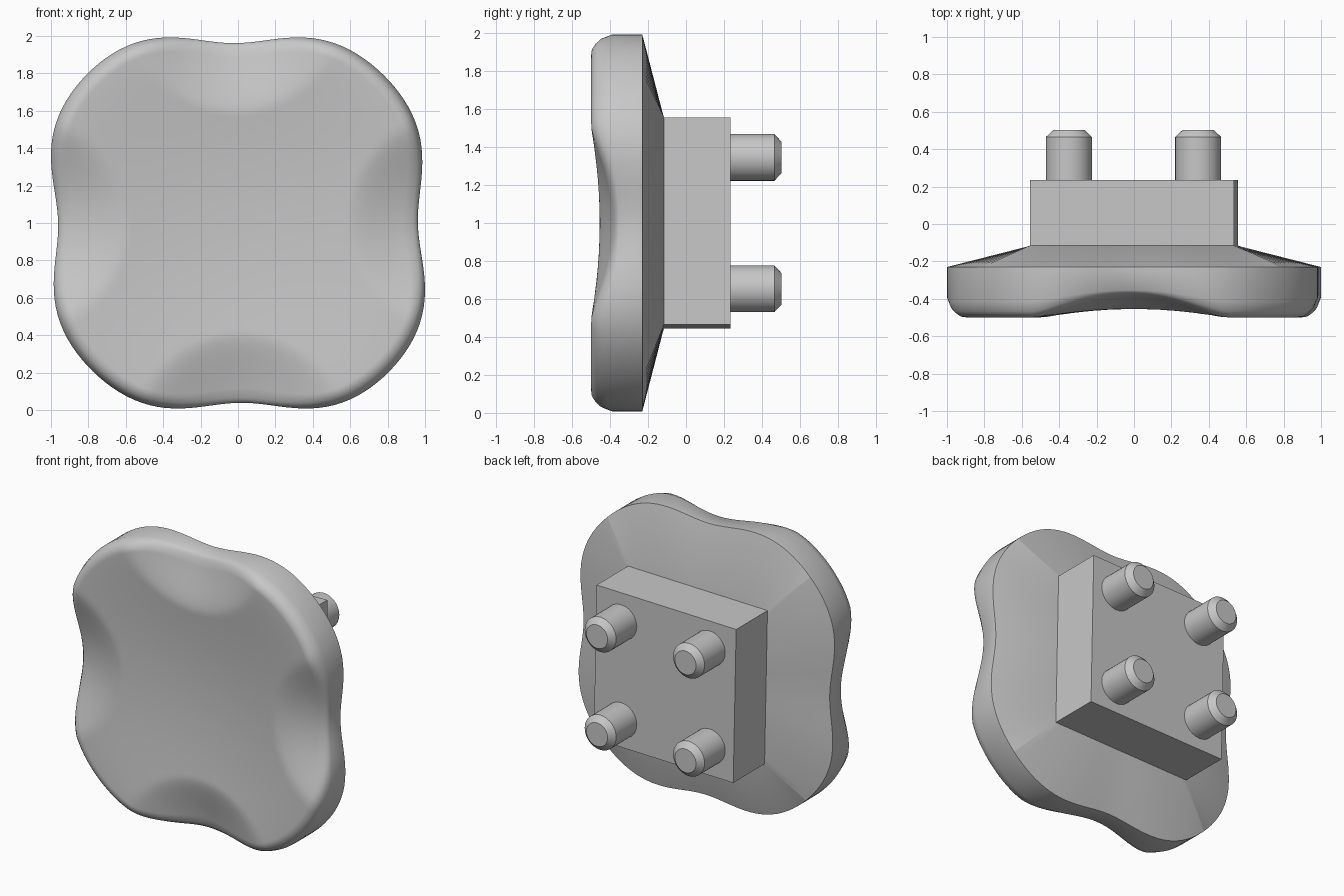
import bpy, bmesh
from math import sin, cos, pi, hypot, sqrt, radians
from mathutils import Matrix

if "Cube" in bpy.data.objects:
    bpy.data.objects.remove(bpy.data.objects["Cube"], do_unlink=True)

COLOUR = (0.57, 0.57, 0.57, 1)
grey = bpy.data.materials.new("plain grey")
grey.use_nodes = True
grey.diffuse_color = COLOUR
grey.node_tree.nodes["Principled BSDF"].inputs["Base Color"].default_value = COLOUR

LIFT = Matrix.Translation((0, 0, 1))
TILT = LIFT @ Matrix.Rotation(radians(-1.2), 4, 'Y')
SEGMENTS = 160
HALF_BLOCK = 0.545


def finish(bm, name, placement, sharp_angle):
    bmesh.ops.recalc_face_normals(bm, faces=bm.faces)
    bm.transform(placement)
    mesh = bpy.data.meshes.new(name)
    bm.to_mesh(mesh)
    bm.free()
    mesh.materials.append(grey)
    obj = bpy.data.objects.new(name, mesh)
    bpy.context.collection.objects.link(obj)
    bpy.ops.object.select_all(action='DESELECT')
    obj.select_set(True)
    bpy.context.view_layer.objects.active = obj
    bpy.ops.object.shade_smooth_by_angle(angle=radians(sharp_angle), keep_sharp_edges=True)


def outline(a):
    """Radius of the four-lobed plate at an angle."""
    return 1.056 - 0.08 * cos(4 * a) - 0.0145 * cos(8 * a)


def front_depth(x, z, edge):
    """Shallow dish, four finger scoops and a rounded rim."""
    r = hypot(x, z) / 1.05
    dish = -0.5 + 0.08 * max(0, 1 - r * r) ** 1.5
    scoop = 0
    for cx, cz in ((1.167, 0), (-1.167, 0), (0, 1.167), (0, -1.167)):
        t = hypot(x - cx, z - cz) / 0.58
        scoop = max(scoop, max(0, 1 - t * t) ** 1.5)
    k = max(0, 1 - edge / 0.08)
    return dish + 0.145 * scoop + 0.085 * (1 - 0.9 * scoop) * (1 - sqrt(max(0, 1 - k * k)))


# Lobed plate: front rings, rim, then a sloped back down to a square
angles = [2 * pi * i / SEGMENTS for i in range(SEGMENTS)]
scales = [0.92 * i / 36 for i in range(1, 37)] + [1 - 0.08 * cos(pi / 2 * i / 8) for i in range(1, 9)]
bm = bmesh.new()


def plate_vert(r, a, y):
    """Lobes lean sideways only, so the slant is taken out of z."""
    return bm.verts.new((r * cos(a), y, r * (sin(a) - 0.021 * cos(a))))


rings = []
for s in scales:
    ring = []
    for a in angles:
        r = outline(a) * s
        ring.append(plate_vert(r, a, front_depth(r * cos(a), r * sin(a), outline(a) - r)))
    rings.append(ring)
rings.append([plate_vert(outline(a), a, -0.23) for a in angles])
square = []
for a in angles:
    r = HALF_BLOCK / max(abs(cos(a)), abs(sin(a)))
    square.append(bm.verts.new((r * cos(a), -0.115, r * sin(a))))
rings.append(square)
centre = bm.verts.new((0, front_depth(0, 0, 1), 0))
for i in range(SEGMENTS):
    j = (i + 1) % SEGMENTS
    bm.faces.new((centre, rings[0][i], rings[0][j]))
    for inner, outer in zip(rings, rings[1:]):
        bm.faces.new((inner[i], outer[i], outer[j], inner[j]))
bm.faces.new(square)
for i in range(SEGMENTS // 8, SEGMENTS, SEGMENTS // 4):
    bm.edges.get((rings[-2][i], square[i])).smooth = False
finish(bm, "lobed_plate", TILT, 55)

# Square mounting block
bm = bmesh.new()
bmesh.ops.create_cube(bm, size=1)
bm.transform(Matrix.Translation((0, 0.0575, 0)) @ Matrix.Diagonal((2 * HALF_BLOCK, 0.355, 2 * HALF_BLOCK, 1)))
finish(bm, "mounting_block", TILT, 30)

# Four pegs with chamfered tips
PEG = ((0.22, 0.123), (0.465, 0.123), (0.503, 0.083))
for side, px in (("right", -0.348), ("left", 0.343)):
    for level, pz in (("lower", -0.347), ("upper", 0.345)):
        bm = bmesh.new()
        loops = [[bm.verts.new((px + r * cos(2 * pi * i / 40), y, pz + r * sin(2 * pi * i / 40)))
                  for i in range(40)] for y, r in PEG]
        for low, high in zip(loops, loops[1:]):
            for i in range(40):
                bm.faces.new((low[i - 1], low[i], high[i], high[i - 1]))
        bm.faces.new(loops[0])
        bm.faces.new(loops[-1])
        finish(bm, f"{level}_{side}_peg", LIFT, 30)
